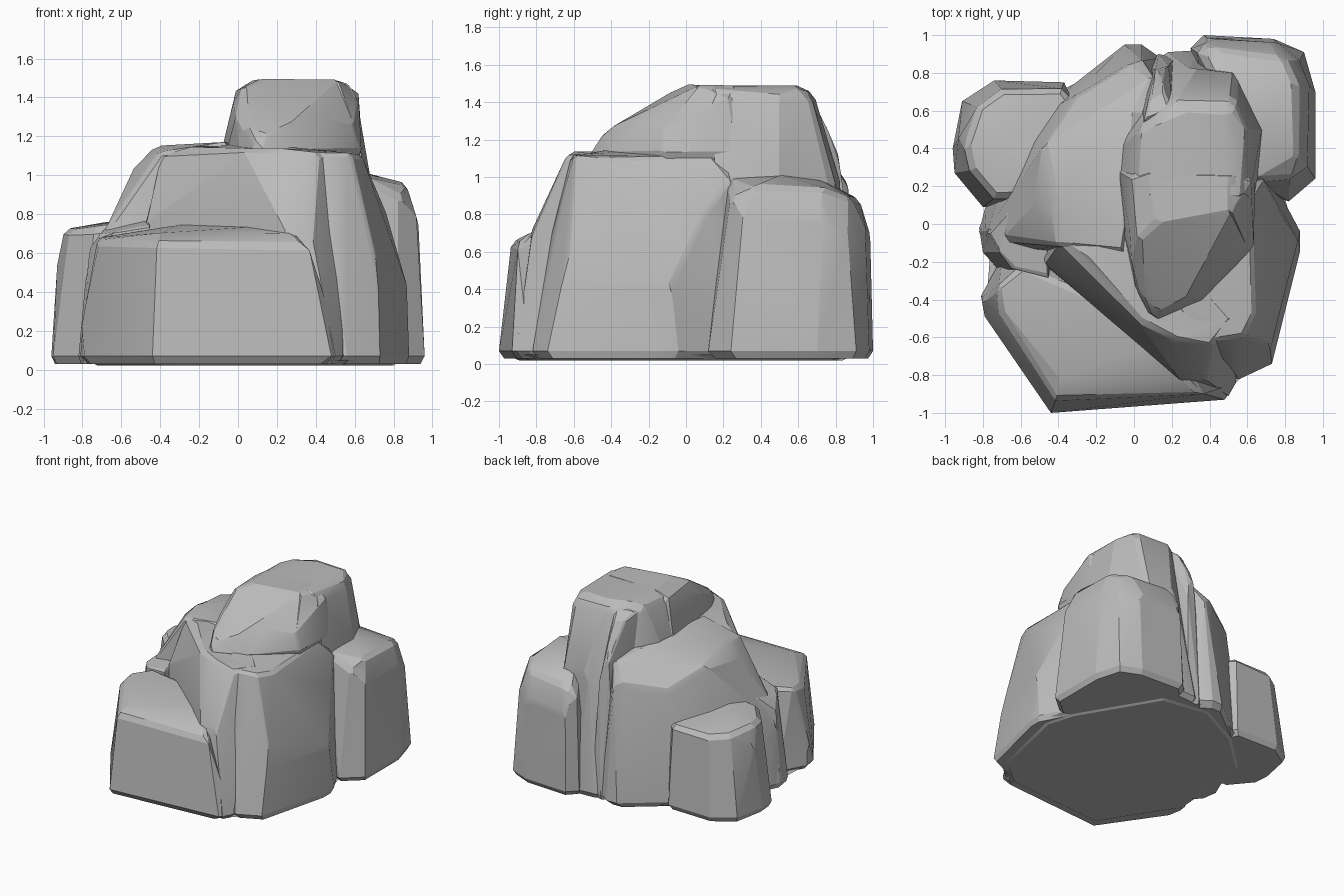
import bpy
import bmesh
import random
from mathutils import Vector

random.seed(4)

default = bpy.data.objects.get("Cube")
if default:
    bpy.data.objects.remove(default, do_unlink=True)

stone = bpy.data.materials.new("grey stone")
stone.use_nodes = True
stone_colour = (0.5, 0.5, 0.5, 1)
stone.diffuse_color = stone_colour
stone.node_tree.nodes["Principled BSDF"].inputs["Base Color"].default_value = stone_colour


def rock(name, base, crown, bottom=3, chip=0.03, foot=4):
    """Chiselled boulder: hull of a base outline and crown points, in hundredths."""
    centre = sum((Vector((x, y, 0)) for x, y in base), Vector()) / len(base)
    points = []
    for x, y in base:
        rim = Vector((x, y, bottom + foot))
        inner = centre.lerp(Vector((x, y, 0)), 0.93)
        inner.z = bottom
        points += [rim, inner]
    points += [Vector(p) for p in crown]

    bm = bmesh.new()
    for p in points:
        bm.verts.new(p / 100)
    hull = bmesh.ops.convex_hull(bm, input=bm.verts)
    loose = {g for g in hull["geom_interior"] if isinstance(g, bmesh.types.BMVert)}
    bmesh.ops.delete(bm, geom=list(loose), context="VERTS")
    bmesh.ops.dissolve_limit(bm, angle_limit=0.12, verts=bm.verts, edges=bm.edges)

    # Chip the sharp ridges, then roughen the corners a little
    ridges = [e for e in bm.edges if e.is_manifold and e.calc_face_angle() > 0.5
              and min(v.co.z for v in e.verts) > 0.12]
    bmesh.ops.bevel(bm, geom=ridges, offset=chip, segments=1, affect="EDGES",
                    clamp_overlap=True)
    bmesh.ops.triangulate(bm, faces=[f for f in bm.faces if len(f.verts) > 4])
    for v in bm.verts:
        if v.co.z > 0.12:
            v.co += Vector([random.uniform(-1, 1) for _ in range(3)]) * 0.006
    bmesh.ops.recalc_face_normals(bm, faces=bm.faces)

    mesh = bpy.data.meshes.new(name)
    bm.to_mesh(mesh)
    bm.free()
    mesh.materials.append(stone)
    obj = bpy.data.objects.new(name, mesh)
    bpy.context.collection.objects.link(obj)
    bpy.ops.object.select_all(action="DESELECT")
    obj.select_set(True)
    bpy.context.view_layer.objects.active = obj
    bpy.ops.object.shade_smooth_by_angle(angle=0.3)


# Shallow underside shared by all the boulders
rock("underside",
     [(-78, -40), (-42, -96), (47, -90), (70, -70), (85, -4), (78, 20), (40, 84), (0, 90),
      (-40, 70), (-72, 40)],
     [(5, 70, 0), (0, 0, 1)], bottom=2, foot=3)

# Low ledge at the front
rock("front_ledge",
     [(-81, -38), (-79, -49), (-44, -100), (-34, -100), (48, -93), (54, -84), (-20, 0), (-70, -18)],
     [(-72, -33, 68), (-71, -47, 66), (-42, -93, 65), (36, -90, 64), (-40, -82, 70),
      (28, -83, 70), (-30, -35, 75), (20, -60, 75), (-60, -22, 70), (-80, -40, 25)])

# Tall buttress rising behind the ledge
rock("front_buttress",
     [(30, -86), (50, -91), (54, -84), (60, 0), (0, 20), (-50, -5), (-42, -28)],
     [(38, -82, 72), (24, -82, 72), (-34, -30, 76), (-48, -20, 76), (-40, -8, 111),
      (-24, -18, 114), (4, -52, 114), (22, -61, 113), (41, -65, 111), (52, -50, 113), (0, 10, 117)],
     chip=0.02)

# Broad shoulder on the left side, running back to the crease
rock("side_shoulder",
     [(44, -80), (56, -82), (73, -74), (79, -56), (88, -14), (88, -4), (80, 12), (70, 30), (20, -30)],
     [(47, -72, 70), (42, -62, 111), (58, -60, 111), (64, -48, 110), (63, -10, 111), (30, -60, 111),
      (62, 14, 112), (40, 20, 114), (20, -40, 115), (72, -65, 50), (87, -8, 42), (77, 10, 80),
      (68, 24, 100)], chip=0.02)

# Middle mass on the right side with its broad back slope
rock("middle_mass",
     [(-82, -4), (-78, -16), (-50, -20), (0, -20), (30, 60), (14, 88), (4, 95), (-5, 95),
      (-29, 78), (-60, 52), (-79, 8)],
     [(-78, -4, 50), (-70, -8, 70), (-66, 6, 78), (-54, 10, 104), (-48, 42, 108), (-42, 10, 115),
      (-40, -12, 112), (-5, -15, 117), (2, 60, 117), (-20, 62, 110), (-32, 68, 93), (-4, 84, 97),
      (4, 86, 98), (10, 78, 112)], chip=0.025)
rock("right_spur",
     [(-82, -2), (-80, -15), (-70, -26), (-40, -30), (-40, 5), (-76, 12)],
     [(-77, -5, 60), (-72, -14, 69), (-64, -24, 71), (-45, -28, 75), (-45, 4, 80), (-66, 8, 75)],
     chip=0.015)

# Low boulder at the back right
rock("back_right_boulder",
     [(-96, 40), (-95, 27), (-80, 9), (-50, 8), (-33, 66), (-37, 75), (-74, 76), (-91, 65)],
     [(-89, 42, 72), (-87, 28, 72), (-74, 14, 73), (-48, 14, 77), (-68, 42, 76), (-33, 66, 69),
      (-38, 72, 69), (-70, 71, 69), (-83, 62, 70), (-92, 46, 60)])

# High boulder at the back left, leaning into the peak
rock("back_left_boulder",
     [(30, 93), (37, 100), (74, 98), (90, 91), (96, 70), (96, 24), (82, 12), (55, 20), (35, 60)],
     [(64, 22, 99), (82, 24, 90), (87, 38, 95), (86, 76, 94), (80, 88, 89), (42, 93, 88),
      (35, 90, 84), (92, 74, 79), (88, 86, 70), (75, 96, 70), (39, 98, 70), (66, 50, 101),
      (92, 30, 78), (45, 72, 99)])

# Peak: tall rear column, sloping front slab and a narrow rib
rock("peak_column",
     [(8, 84), (18, 91), (34, 92), (58, 84), (72, 60), (72, 20), (10, 10), (-4, 40)],
     [(-7, 18, 117), (-5, 45, 117), (0, 15, 143), (2, 50, 144), (8, 12, 149), (12, 56, 148),
      (28, 62, 149), (50, 60, 149), (54, 12, 149), (61, 50, 142), (61, 14, 142), (54, 67, 143),
      (22, 68, 144), (30, 82, 98), (55, 79, 96), (68, 50, 101)])
rock("peak_slab",
     [(2, -37), (10, -52), (36, -41), (63, -12), (64, 30), (-8, 30), (-6, 0)],
     [(4, -38, 124), (12, -46, 121), (27, -39, 127), (44, -24, 129), (59, -12, 126), (62, 24, 142),
      (-3, -2, 138), (2, -8, 146), (12, 0, 149), (52, 8, 149), (52, 28, 149), (8, 28, 149),
      (-1, 26, 143), (-1, -20, 130)],
     bottom=108, chip=0.02)
rock("peak_rib",
     [(4, 84), (13, 90), (22, 88), (24, 50), (0, 50)],
     [(5, 54, 143), (8, 66, 139), (16, 70, 138), (11, 82, 112), (20, 60, 146), (18, 84, 100)],
     chip=0.015)
